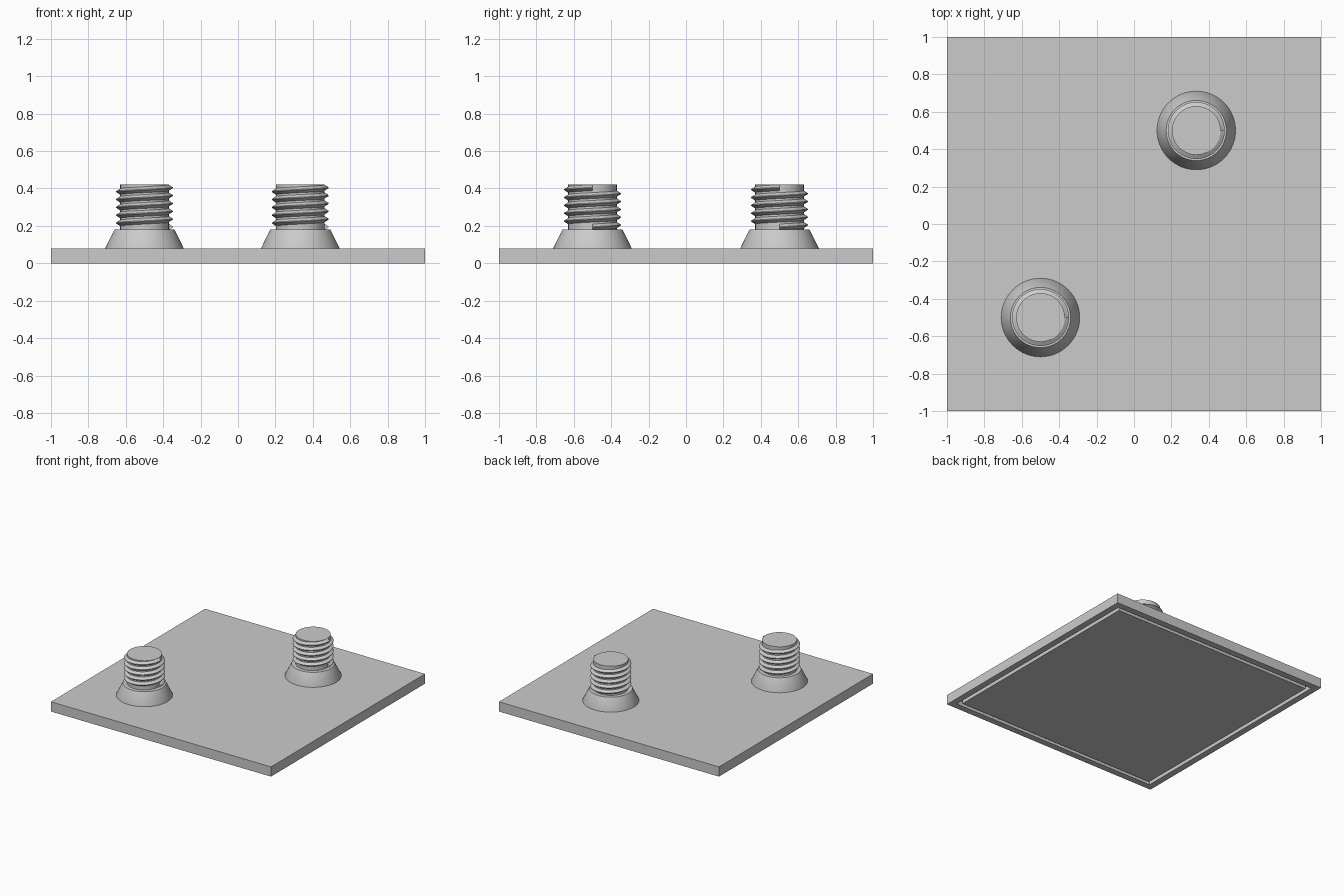
import bpy, bmesh
from math import sin, cos, pi, tau, sqrt, radians

cube = bpy.data.objects.get("Cube")
if cube:
    bpy.data.objects.remove(cube, do_unlink=True)

GREY = (0.6, 0.6, 0.6, 1.0)
grey = bpy.data.materials.new("plain grey")
grey.use_nodes = True
grey.diffuse_color = GREY
grey.node_tree.nodes["Principled BSDF"].inputs["Base Color"].default_value = GREY


def finish(name, bm, location=(0, 0, 0), smooth=False):
    bmesh.ops.recalc_face_normals(bm, faces=bm.faces[:])
    mesh = bpy.data.meshes.new(name)
    bm.to_mesh(mesh)
    bm.free()
    mesh.materials.append(grey)
    obj = bpy.data.objects.new(name, mesh)
    obj.location = location
    bpy.context.collection.objects.link(obj)
    if smooth:
        bpy.ops.object.select_all(action="DESELECT")
        obj.select_set(True)
        bpy.context.view_layer.objects.active = obj
        bpy.ops.object.shade_smooth_by_angle(angle=radians(30))
    return obj


def skin(bm, rings, closed):
    """Bridge successive vertex rings and cap both ends."""
    for a, b in zip(rings, rings[1:]):
        n = len(a)
        for i in range(n):
            j = (i + 1) % n
            bm.faces.new((a[i], a[j], b[j], b[i]))
    if closed:
        bm.faces.new(rings[0])
        bm.faces.new(rings[-1])


def lathe(name, profile, sides, phase=0.0, **options):
    """Turn a (radius, height) profile around z."""
    bm = bmesh.new()
    rings = [[bm.verts.new((r * cos(phase + tau * i / sides),
                            r * sin(phase + tau * i / sides), z))
              for i in range(sides)] for r, z in profile]
    skin(bm, rings, True)
    return finish(name, bm, **options)


def helix_thread(name, core, crest, start, pitch, turns, steps, **options):
    """Sweep a V-shaped section up a right-handed helix."""
    bm = bmesh.new()
    section = [(core - 0.01, -0.016), (core, -0.016), (crest, -0.002),
               (crest, 0.002), (core, 0.016), (core - 0.01, 0.016)]
    rings = []
    for k in range(turns * steps + 1):
        a = tau * k / steps
        z = start + pitch * k / steps
        rings.append([bm.verts.new((r * cos(a), r * sin(a), z + dz))
                      for r, dz in section])
    skin(bm, rings, True)
    return finish(name, bm, **options)


# Square plate with a seal groove around its underside
TOP = 0.08
plate = [(1, TOP), (1, 0), (0.947, 0), (0.947, 0.04), (0.917, 0.04), (0.917, 0)]
lathe("base_plate", [(half * sqrt(2), z) for half, z in plate], 4, phase=pi / 4)

# Two threaded studs, each on a conical boss
for side, x, y in (("front_right", -0.5, -0.5), ("back_left", 0.333, 0.5)):
    spot = dict(location=(x, y, 0), smooth=True)
    lathe(side + "_boss", [(0.21, TOP - 0.005), (0.21, TOP), (0.161, 0.18)], 64, **spot)
    lathe(side + "_stud", [(0.13, 0.17), (0.13, 0.42)], 64, **spot)
    helix_thread(side + "_thread", core=0.13, crest=0.152, start=0.194,
                 pitch=0.042, turns=5, steps=64, **spot)
